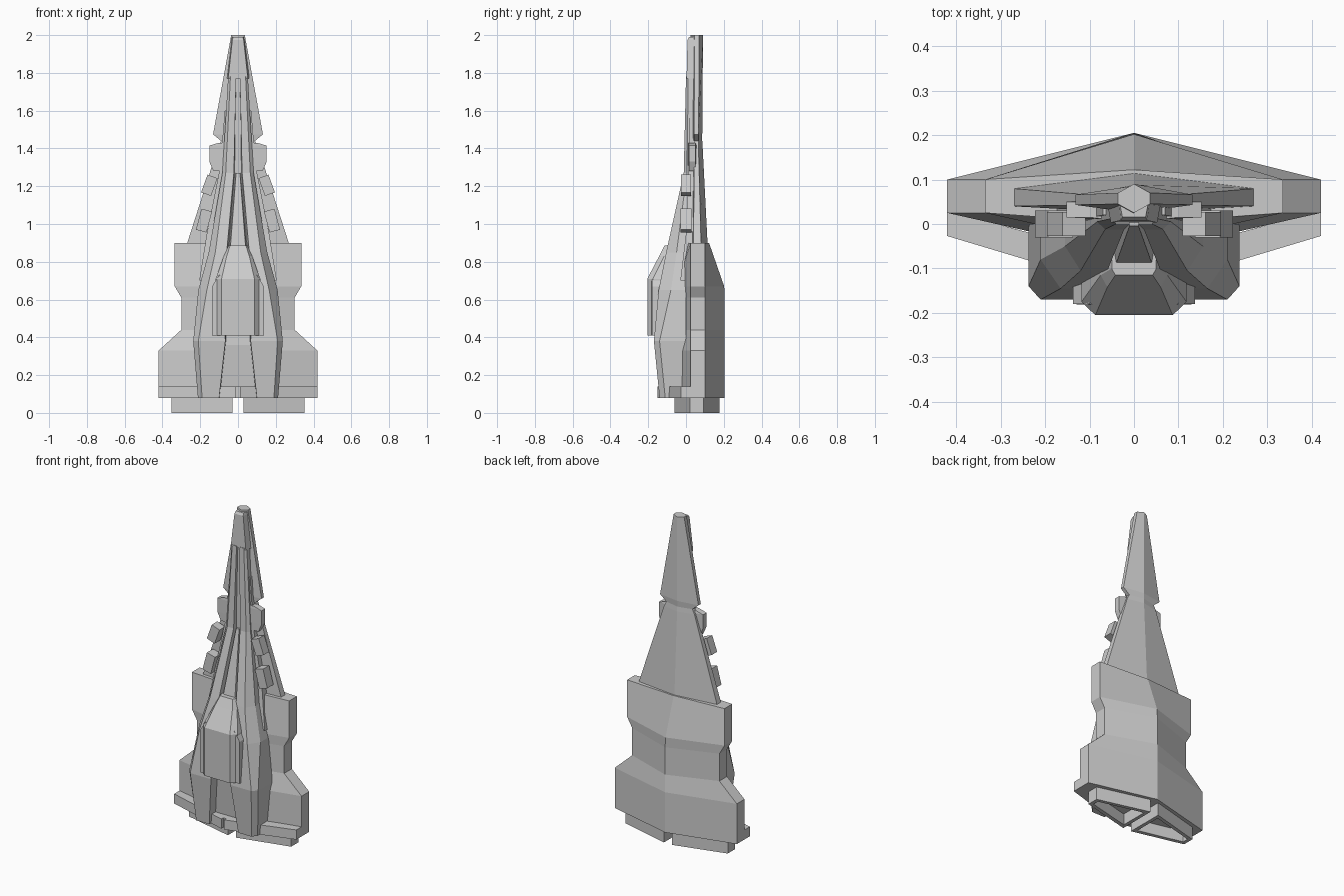
import bpy, bmesh, math
from mathutils import Matrix, Vector


def finish(name, bm, mirror=False):
    bmesh.ops.recalc_face_normals(bm, faces=bm.faces[:])
    me = bpy.data.meshes.new(name)
    bm.to_mesh(me)
    bm.free()
    ob = bpy.data.objects.new(name, me)
    bpy.context.collection.objects.link(ob)
    if mirror:
        ob.modifiers.new("mirror", 'MIRROR').use_axis[0] = True
    return ob


def loft(name, sections, mirror=False):
    """Skin a list of (z, [(x, y), ...]) cross-sections and cap both ends."""
    bm = bmesh.new()
    rings = [[bm.verts.new((x, y, z)) for x, y in pts] for z, pts in sections]
    n = len(rings[0])
    for a, b in zip(rings, rings[1:]):
        for i in range(n):
            j = (i + 1) % n
            bm.faces.new((a[i], a[j], b[j], b[i]))
    bm.faces.new(rings[0])
    bm.faces.new(rings[-1])
    return finish(name, bm, mirror)


def hexagon(w, front, rim_f, rim_b, keel):
    return [(0, front), (w, rim_f), (w, rim_b), (0, keel), (-w, rim_b), (-w, rim_f)]


def ridge(base, front, y_base, y_front):
    return [(base, y_base), (front, y_front), (-front, y_front), (-base, y_base)]


def block(name, center, size, tilt):
    bm = bmesh.new()
    m = (Matrix.Translation(Vector(center)) @ Matrix.Rotation(math.radians(tilt), 4, 'Y')
         @ Matrix.Diagonal((*size, 1)))
    bmesh.ops.create_cube(bm, size=1, matrix=m)
    return finish(name, bm, True)


# Armoured rear hull with stepped sides and a sharp keel
loft("rear_hull", [(z, hexagon(w, f, 0.025, 0.1, k)) for z, w, f, k in (
    (0.08, 0.42, -0.07, 0.205), (0.33, 0.42, -0.07, 0.205), (0.44, 0.30, -0.05, 0.205),
    (0.61, 0.30, -0.05, 0.205), (0.67, 0.335, -0.05, 0.202), (0.90, 0.335, 0.0, 0.122))])

# Tapered forward hull, neck and nose
loft("forward_hull", [(z, hexagon(w, 0.025, a, b, k)) for z, w, a, b, k in (
    (0.88, 0.275, 0.04, 0.08, 0.115), (1.41, 0.105, 0.043, 0.066, 0.088),
    (1.44, 0.09, 0.043, 0.066, 0.086), (1.475, 0.132, 0.043, 0.066, 0.086),
    (2.0, 0.036, 0.045, 0.07, 0.09))])

# Raised deck running from the nose to the stern
loft("deck_spine", [(z, ridge(b, f, yb, yf)) for z, b, f, yb, yf in (
    (0.08, 0.20, 0.10, 0.05, -0.085), (0.36, 0.22, 0.07, 0.05, -0.11),
    (0.67, 0.19, 0.08, 0.05, -0.08), (0.90, 0.14, 0.05, 0.05, -0.05),
    (1.27, 0.085, 0.03, 0.05, 0.01), (1.78, 0.055, 0.04, 0.05, 0.012))])
loft("nose_cap", [(z, ridge(b, f, 0.055, yf)) for z, b, f, yf in (
    (1.77, 0.062, 0.052, 0.003), (1.975, 0.036, 0.03, 0.008), (1.99, 0.034, 0.026, 0.016))])

# Twin long side ridges
loft("side_ridge", [(z, [(i2, yb), (o, yb), (o, ys), (fo, yf), (i, yf)])
                    for z, i2, i, fo, o, yb, ys, yf in (
    (0.08, 0.09, 0.10, 0.19, 0.212, 0.0, -0.11, -0.14),
    (0.38, 0.06, 0.067, 0.21, 0.237, 0.0, -0.14, -0.17),
    (0.65, 0.055, 0.08, 0.165, 0.21, 0.0, -0.08, -0.145),
    (0.85, 0.035, 0.06, 0.12, 0.155, 0.02, -0.05, -0.105),
    (1.27, 0.012, 0.022, 0.065, 0.083, 0.04, 0.005, -0.012),
    (1.78, 0.008, 0.010, 0.04, 0.052, 0.04, 0.012, 0.0))], True)

# Outer shoulder fairings under the ridges
loft("shoulder_fairing", [(z, [(0.03, 0.05), (o, 0.05), (o, y), (0.03, y)])
                          for z, o, y in (
    (0.70, 0.205, -0.03), (0.95, 0.165, 0.0), (1.30, 0.095, 0.015), (1.60, 0.07, 0.02))], True)

# Bridge tower: sloped neck, head and side pods
loft("bridge_neck", [(z, ridge(b, f, yb, yf)) for z, b, f, yb, yf in (
    (0.60, 0.08, 0.055, 0.0, -0.13), (0.88, 0.06, 0.04, 0.02, -0.088),
    (1.27, 0.018, 0.01, 0.04, -0.004))])
loft("bridge_head", [(z, [(w, yb), (w, ys), (f, yf), (-f, yf), (-w, ys), (-w, yb)])
                     for z, w, f, yb, ys, yf in (
    (0.41, 0.118, 0.087, -0.09, -0.175, -0.205), (0.71, 0.118, 0.087, -0.09, -0.175, -0.205),
    (0.83, 0.075, 0.06, -0.08, -0.115, -0.142), (0.885, 0.05, 0.042, -0.065, -0.1, -0.115))])
loft("bridge_pod", [(z, [(0.08, -0.12), (w, -0.12), (w, -0.18), (0.08, -0.183)])
                    for z, w in ((0.41, 0.137), (0.67, 0.137), (0.73, 0.10))], True)

# Gun blocks stepping down the flanks
block("upper_gun", (0.152, -0.0, 1.205), (0.056, 0.055, 0.10), -20)
block("lower_gun", (0.180, 0.0, 1.018), (0.058, 0.06, 0.115), -15)
loft("flank_plate", [(z, [(0.05, 0.06), (w, 0.05), (w, 0.015), (0.05, 0.01)])
                     for z, w in ((1.28, 0.13), (1.33, 0.152), (1.415, 0.152), (1.43, 0.10))], True)

# Stern bumper bar following the hull's front angle
bar = [(0.01, -0.15), (0.42, -0.027), (0.42, 0.03), (0.01, -0.08)]
loft("stern_bar", [(0.08, bar), (0.14, bar)], True)
link = [(-0.012, -0.13), (0.012, -0.13), (0.012, -0.05), (-0.012, -0.05)]
loft("stern_link", [(0.08, link), (0.14, link)])

# Hollow engine nozzles
outer = [(0.028, -0.06), (0.352, 0.02), (0.352, 0.092), (0.028, 0.178)]
inner = [(0.05, -0.03), (0.33, 0.038), (0.33, 0.076), (0.05, 0.148)]
loft("engine_nozzle", [(0.09, outer), (0.0, outer), (0.0, inner), (0.07, inner)], True)
